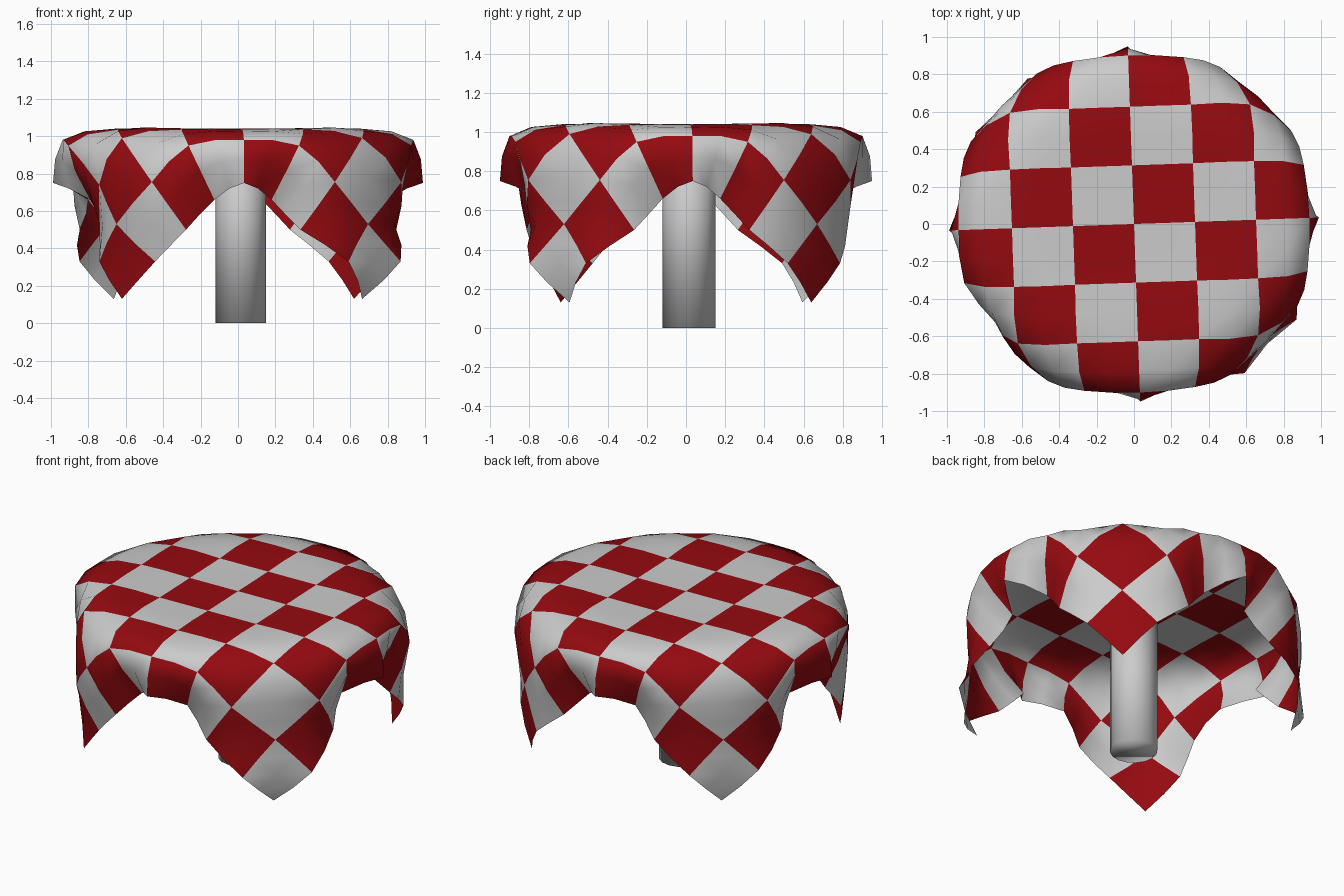
import bpy, bmesh, math
from mathutils import Vector, Matrix

if "Cube" in bpy.data.objects:
    bpy.data.objects.remove(bpy.data.objects["Cube"])

CELL, TOP = 0.32, 1.037

# Draped positions of check corners for one eighth of the cloth:
# (steps along the side, steps outward) -> (along, outward, height)
DRAPE = {
    (2, 2): (0.63, 0.63, 0.99),
    (0, 3): (0.00, 0.92, 0.98),
    (1, 3): (0.29, 0.90, 0.95),
    (2, 3): (0.48, 0.84, 0.755),
    (3, 3): (0.66, 0.66, 0.53),
    (0, 4): (0.00, 0.97, 0.75),
    (1, 4): (0.15, 0.78, 0.66),
    (2, 4): (0.30, 0.82, 0.50),
    (4, 4): (0.63, 0.63, 0.13),
}
# Each hanging corner curls in or out by its own amount (signs of x, y -> radius)
CURL = {(-1, -1): 0.85, (1, -1): 0.98, (1, 1): 0.91, (-1, 1): 0.95}
# Deeper fold on the left side near the front corner
FOLD = {(-3, -2): (-0.76, -0.50, 0.74), (-4, -2): (-0.74, -0.31, 0.50)}


def draped(i, j):
    if (i, j) in FOLD:
        return Vector(FOLD[i, j])
    lo, hi = sorted((abs(i), abs(j)))
    if (lo, hi) == (3, 4):
        r = CURL[int(math.copysign(1, i)), int(math.copysign(1, j))]
        p, q, z = (r - 0.2) / math.sqrt(2), (r + 0.2) / math.sqrt(2), 0.33
    else:
        p, q, z = DRAPE.get((lo, hi), (lo * CELL, hi * CELL, TOP))
    x, y = (q, p) if abs(i) > abs(j) else (p, q)
    return Vector((math.copysign(x, i) * 1.02, math.copysign(y, j) * 0.98, z))


def refine(row):
    """Insert a smooth midpoint between neighbouring points."""
    ext = [2 * row[0] - row[1]] + row + [2 * row[-1] - row[-2]]
    out = []
    for k in range(len(row) - 1):
        a, b, c, d = ext[k:k + 4]
        out += [b, (9 * (b + c) - a - d) / 16]
    return out + [row[-1]]


def material(name, color):
    m = bpy.data.materials.new(name)
    m.diffuse_color = color
    m.use_nodes = True
    m.node_tree.nodes["Principled BSDF"].inputs["Base Color"].default_value = m.diffuse_color
    return m


def add_object(name, bm):
    for f in bm.faces:
        f.smooth = True
    me = bpy.data.meshes.new(name)
    bm.to_mesh(me)
    bm.free()
    ob = bpy.data.objects.new(name, me)
    bpy.context.collection.objects.link(ob)
    return ob


# Checked tablecloth, two faces per check in each direction
rows = [refine([draped(i, j) for i in range(-4, 5)]) for j in range(-4, 5)]
cols = [refine(list(c)) for c in zip(*rows)]
bm = bmesh.new()
grid = [[bm.verts.new(p) for p in c] for c in cols]
for i in range(16):
    for j in range(16):
        f = bm.faces.new((grid[i][j], grid[i + 1][j], grid[i + 1][j + 1], grid[i][j + 1]))
        f.material_index = 1 if (i // 2 + j // 2) % 2 == 0 else 0
bmesh.ops.rotate(bm, verts=bm.verts, cent=(0, 0, 0), matrix=Matrix.Rotation(math.radians(2), 3, 'Z'))
cloth = add_object("tablecloth", bm)
cloth.data.materials.append(material("grey_check", (0.6, 0.6, 0.6, 1)))
cloth.data.materials.append(material("red_check", (0.3, 0.003, 0.005, 1)))

# Round central leg
bm = bmesh.new()
bmesh.ops.create_cone(bm, cap_ends=True, segments=16, radius1=0.135, radius2=0.135,
                      depth=1.02, matrix=Matrix.Translation((0.015, 0.015, 0.51)))
leg = add_object("table_leg", bm)
leg.data.materials.append(cloth.data.materials[0])
